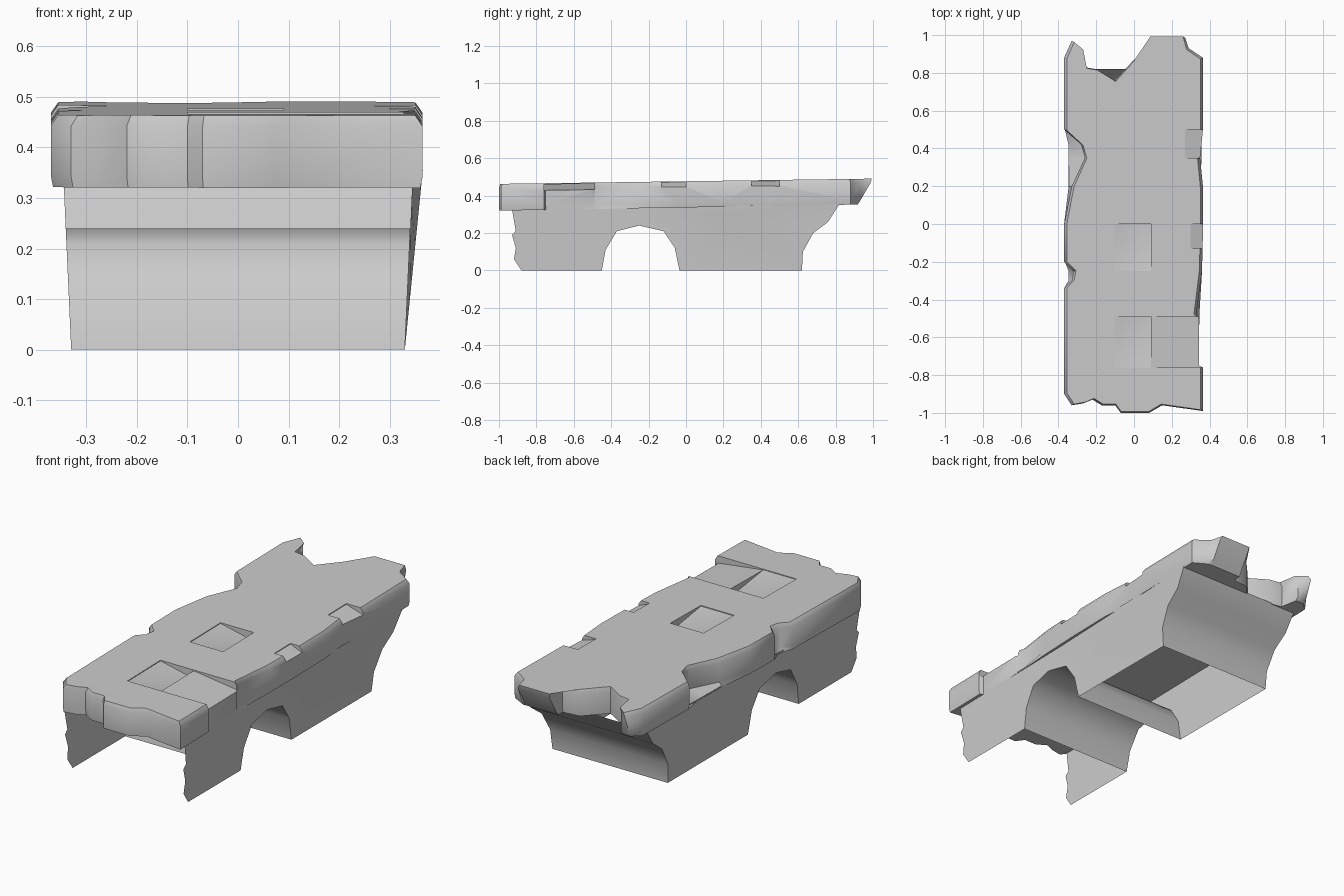
import bpy, bmesh

cube = bpy.data.objects.get("Cube")
if cube:
    bpy.data.objects.remove(cube, do_unlink=True)

stone = bpy.data.materials.new("grey_stone")
stone.use_nodes = True
colour = (0.6, 0.6, 0.6, 1)
stone.diffuse_color = colour
stone.node_tree.nodes["Principled BSDF"].inputs["Base Color"].default_value = colour


def make_object(name, bm):
    mesh = bpy.data.meshes.new(name)
    bmesh.ops.recalc_face_normals(bm, faces=bm.faces[:])
    bm.to_mesh(mesh)
    bm.free()
    mesh.materials.append(stone)
    obj = bpy.data.objects.new(name, mesh)
    bpy.context.collection.objects.link(obj)
    return obj


def activate(obj):
    bpy.ops.object.select_all(action="DESELECT")
    obj.select_set(True)
    bpy.context.view_layer.objects.active = obj


def smooth(obj, angle):
    activate(obj)
    bpy.ops.object.shade_smooth_by_angle(angle=angle)


def deck_top(y):
    return 0.477 + 0.014 * y


def deck_bottom(y):
    return 0.337 + 0.017 * y


# Broken deck: jagged plan outline, lofted through rings from underside to top
outline = [
    (-.37, -.9), (-.33, -.96), (-.27, -.95), (-.22, -.93), (-.17, -.96), (-.1, -.96),
    (-.07, -1), (.08, -1), (.15, -.96), (.365, -.99), (.365, -.76), (.345, -.75),
    (.345, -.5), (.33, -.48), (.36, -.25), (.365, -.05), (.365, .2), (.35, .35),
    (.365, .5), (.365, .88), (.29, .93), (.27, 1), (.09, 1), (.09, .88), (0, .87),
    (-.1, .76), (-.2, .82), (-.26, .83), (-.28, .93), (-.33, .97), (-.37, .88),
    (-.37, .5), (-.28, .42), (-.26, .35), (-.33, .2), (-.37, 0), (-.37, -.2),
    (-.32, -.25), (-.33, -.3), (-.37, -.34),
]


def ring_point(x, y, height, inset):
    low, high = deck_bottom(y), deck_top(y)
    z = low + (high - low) * height
    # The underside runs out to the walls below the broken notches
    if height == 0 and abs(x) > 0.25 and abs(y) < 0.6:
        x = max(abs(x), 0.35) * (1 if x > 0 else -1)
    # The back end tapers up to a lip
    y = min(y, 0.92 + 0.08 * height)
    return x * (1 - inset / 0.36), y * (1 - inset / 2), z


def loft_deck():
    bm = bmesh.new()
    rings = [[bm.verts.new(ring_point(x, y, height, inset)) for x, y in outline]
             for height, inset in ((0, .004), (.15, 0), (.85, 0), (1, .014))]
    count = len(outline)
    for lower, upper in zip(rings, rings[1:]):
        for i in range(count):
            j = (i + 1) % count
            bm.faces.new((lower[i], lower[j], upper[j], upper[i]))
    caps = [bm.faces.new(rings[0][::-1]), bm.faces.new(rings[-1])]
    bmesh.ops.triangulate(bm, faces=caps)
    return make_object("deck", bm)


def sink_slab(deck, x0, x1, y0, y1, depths):
    """Cut a tilted paving slab; depths go front left, front right, back right, back left."""
    bm = bmesh.new()
    corners = [(x0, y0), (x1, y0), (x1, y1), (x0, y1)]
    low = [bm.verts.new((x, y, deck_top(y) - d)) for (x, y), d in zip(corners, depths)]
    high = [bm.verts.new((x, y, 0.7)) for x, y in corners]
    for i in range(4):
        j = (i + 1) % 4
        bm.faces.new((low[i], low[j], high[j], high[i]))
    bm.faces.new(high)
    bm.faces.new((low[0], low[2], low[1]))
    bm.faces.new((low[0], low[3], low[2]))
    cutter = make_object("slab_cutter", bm)
    cutter.hide_render = True
    cut = deck.modifiers.new("sunken_slab", "BOOLEAN")
    cut.operation = "DIFFERENCE"
    cut.solver = "EXACT"
    cut.object = cutter
    activate(deck)
    bpy.ops.object.modifier_apply(modifier=cut.name)
    bpy.data.objects.remove(cutter, do_unlink=True)


deck = loft_deck()
shallow, deep = .004, .045
sink_slab(deck, -.1, .09, -.76, -.49, (shallow, shallow, deep, shallow))
sink_slab(deck, .09, .4, -.76, -.49, (shallow, deep, deep, shallow))
sink_slab(deck, -.1, .09, -.25, 0, (shallow, shallow, deep, shallow))
sink_slab(deck, .3, .4, -.13, 0, (shallow, deep, deep, shallow))
sink_slab(deck, .27, .4, .35, .5, (shallow, deep, deep, shallow))
smooth(deck, 0.8)

# Hollow piers: two arched side walls joined by the arch vault and the rear wall
arch = [(-.45, 0), (-.43, .11), (-.37, .21), (-.25, .24), (-.12, .21), (-.06, .12), (-.035, 0)]
rear = [(.62, 0), (.625, .1), (.68, .2), (.76, .26), (.82, .355)]
front = [(-.93, .325), (-.91, .21), (-.93, .19), (-.91, .12), (-.92, .06), (-.88, 0)]
crown = len(arch) // 2
meeting = (arch[crown][0], deck_bottom(arch[crown][0]) + 0.01)


def wall_x(side, y, z):
    flare = 0.1 if side > 0 and y > 0.5 else 0.045
    return side * (0.33 + flare * z)


def fan(bm, hub, points, side):
    """Triangles from one hub point to each edge of an open run of points."""
    hub_vert = bm.verts.new((wall_x(side, *hub), *hub))
    run = [bm.verts.new((wall_x(side, y, z), y, z)) for y, z in points]
    for a, b in zip(run, run[1:]):
        bm.faces.new((hub_vert, a, b))


def side_wall(name, side):
    bm = bmesh.new()
    front_hub, rear_hub = (-.6, .3), (.2, .3)
    fan(bm, front_hub, [meeting] + front + arch[:crown + 1] + [meeting], side)
    fan(bm, rear_hub, [meeting] + arch[crown:] + rear + [meeting], side)
    bmesh.ops.remove_doubles(bm, verts=bm.verts[:], dist=0.0001)
    smooth(make_object(name, bm), 0.6)


def cross_strip(name, profile):
    bm = bmesh.new()
    rows = [[bm.verts.new((wall_x(side, y, z), y, z)) for side in (-1, 1)] for y, z in profile]
    for a, b in zip(rows, rows[1:]):
        bm.faces.new((a[0], a[1], b[1], b[0]))
    smooth(make_object(name, bm), 0.9)


side_wall("left_wall", 1)
side_wall("right_wall", -1)
cross_strip("arch_vault", arch)
cross_strip("rear_wall", rear)
